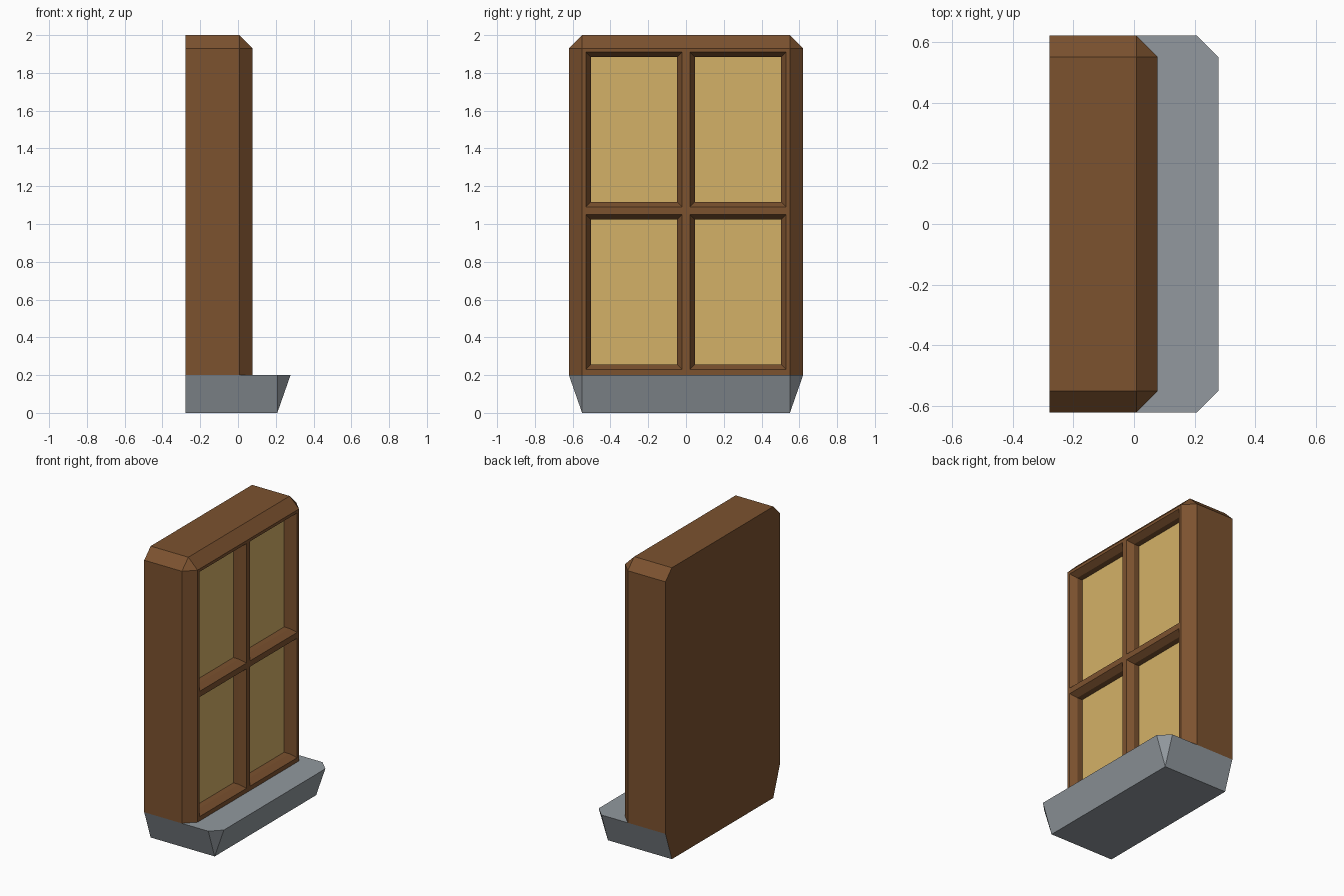
import bpy, bmesh
from mathutils import Vector

if "Cube" in bpy.data.objects:
    bpy.data.objects.remove(bpy.data.objects["Cube"])

BACK, FRONT, LIP = -0.278, 0.078, 0.278   # x of back, frame front, sill lip
W, H, Z0, C = 0.62, 2.0, 0.2, 0.07        # half width, height, sill top, chamfer


def material(name, srgb):
    m = bpy.data.materials.new(name)
    m.diffuse_color = [((c / 255 + 0.055) / 1.055) ** 2.4 for c in srgb] + [1]
    m.use_nodes = True
    m.node_tree.nodes["Principled BSDF"].inputs["Base Color"].default_value = m.diffuse_color
    return m


wood = material("brown wood", (124, 82, 47))
stone = material("grey stone", (146, 153, 159))
glass = material("warm glass", (212, 177, 103))


def make_object(name, bm, mats):
    mesh = bpy.data.meshes.new(name)
    bm.to_mesh(mesh)
    bm.free()
    for m in mats:
        mesh.materials.append(m)
    ob = bpy.data.objects.new(name, mesh)
    bpy.context.collection.objects.link(ob)


# Window frame: a box with chamfered front and top edges
bm = bmesh.new()
bmesh.ops.create_cube(bm, size=1)
for v in bm.verts:
    v.co = Vector((FRONT if v.co.x > 0 else BACK, v.co.y * 2 * W,
                   H if v.co.z > 0 else Z0))
edges = [e for e in bm.edges
         if not all(v.co.x < 0 for v in e.verts)
         and not all(v.co.z < 1 for v in e.verts)
         and not (all(v.co.x < 0 for v in e.verts))]
# chamfer the top side edges too (front and top edges that leave the back face)
bmesh.ops.bevel(bm, geom=edges, offset=C, offset_type='OFFSET', segments=1,
                profile=0.5, affect='EDGES')
bm.normal_update()


def front_faces():
    return [f for f in bm.faces if f.normal.x > 0.99]


# Cut the front into four panes
cuts = [('y', s) for s in (-0.53, -0.02, 0.02, 0.53)]
cuts += [('z', s) for s in (0.23, 1.05, 1.09, 1.91)]
for axis, s in cuts:
    fs = front_faces()
    geom = fs + list({e for f in fs for e in f.edges}) + list({v for f in fs for v in f.verts})
    d = Vector((0, 1, 0)) if axis == 'y' else Vector((0, 0, 1))
    bmesh.ops.bisect_plane(bm, geom=geom, plane_co=d * s, plane_no=d)
    bm.normal_update()


def is_pane(f):
    c = f.calc_center_median()
    return 0.1 < abs(c.y) < 0.5 and (0.3 < c.z < 1.0 or 1.2 < c.z < 1.8)


# Sloped moulding, then a straight reveal down to the glass
panes = [f for f in front_faces() if is_pane(f)]
bmesh.ops.inset_individual(bm, faces=panes, thickness=0.038, depth=-0.04)
bmesh.ops.inset_individual(bm, faces=panes, thickness=0.0, depth=-0.04)
for f in panes:
    f.material_index = 1
bm.normal_update()
bmesh.ops.delete(bm, geom=[f for f in bm.faces if f.normal.z < -0.9
                           and f.calc_center_median().z < Z0 + 0.001],
                 context='FACES_ONLY')
make_object("window_frame", bm, [wood, glass])

# Sill: tapers inward to the base, open where the frame stands on it
bm = bmesh.new()
I = W - C
base = [bm.verts.new((x, y, 0)) for x, y in
        ((BACK, -I), (LIP - C, -I), (LIP - C, I), (BACK, I))]
rim = [bm.verts.new((x, y, Z0)) for x, y in
       ((BACK, -W), (LIP - C, -W), (LIP, -I), (LIP, I), (LIP - C, W), (BACK, W))]
foot = [bm.verts.new((x, y, Z0)) for x, y in
        ((FRONT - C, W), (FRONT, I), (FRONT, -I), (FRONT - C, -W))]
b, r = base, rim
bm.faces.new(b[::-1])
bm.faces.new((b[0], b[1], r[1], foot[3], r[0]))
bm.faces.new((b[1], r[2], r[1]))
bm.faces.new((b[1], b[2], r[3], r[2]))
bm.faces.new((b[2], r[4], r[3]))
bm.faces.new((b[2], b[3], r[5], foot[0], r[4]))
bm.faces.new(r[1:5] + foot)
# The back of the sill is wood like the frame
bm.faces.new((b[3], b[0], r[0], r[5])).material_index = 1
make_object("window_sill", bm, [stone, wood])
